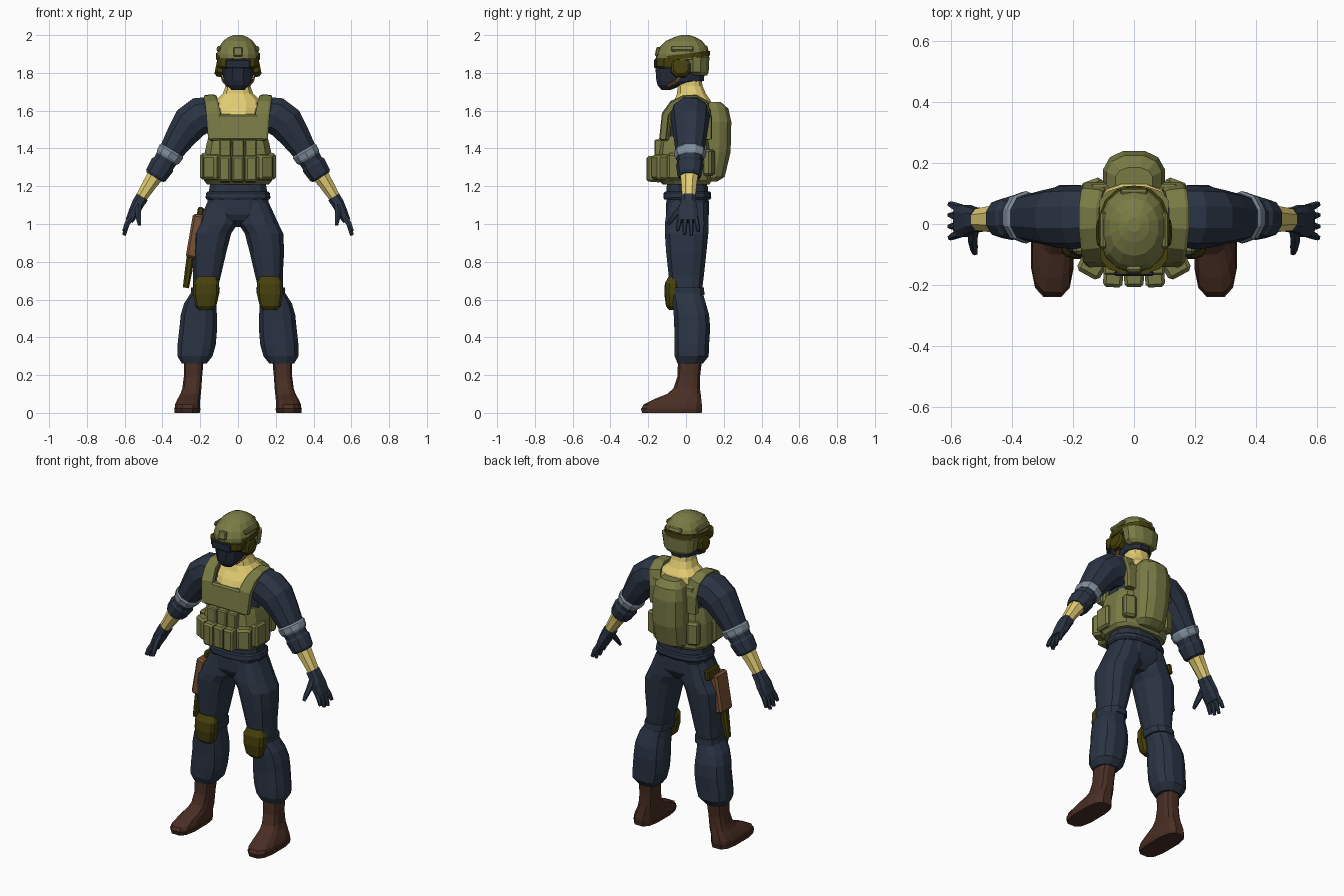
import bpy, bmesh, math
from mathutils import Vector, Matrix, Euler


def material(name, rgb):
    m = bpy.data.materials.new(name)
    lin = [((c / 255 + 0.055) / 1.055) ** 2.4 for c in rgb]
    m.diffuse_color = (*lin, 1)
    return m


NAVY = material("navy cloth", (43, 52, 68))
MASK = material("dark navy knit", (36, 42, 57))
GREEN = material("olive green", (121, 123, 69))
DARK = material("dark olive", (70, 64, 12))
SKIN = material("skin", (226, 204, 114))
BOOT = material("boot brown", (73, 46, 36))
TAN = material("holster brown", (120, 82, 54))
GREY = material("armband grey", (128, 142, 156))


def finish(name, bm, mat):
    bmesh.ops.recalc_face_normals(bm, faces=bm.faces)
    me = bpy.data.meshes.new(name)
    bm.to_mesh(me)
    bm.free()
    me.materials.append(mat)
    ob = bpy.data.objects.new(name, me)
    bpy.context.collection.objects.link(ob)
    return ob


def loft(name, mat, rings, n=12, p=2.5):
    """Skin rings of (centre, u, v) with a rounded-square section."""
    bm = bmesh.new()
    f = lambda t: math.copysign(abs(t) ** (2 / p), t)
    sec = [(f(math.cos((i + .5) * math.tau / n)), f(math.sin((i + .5) * math.tau / n))) for i in range(n)]
    mx, my = max(a for a, b in sec), max(b for a, b in sec)
    loops = [[bm.verts.new(c + u * (a / mx) + v * (b / my)) for a, b in sec] for c, u, v in rings]
    for A, B in zip(loops, loops[1:]):
        for i in range(n):
            j = (i + 1) % n
            bm.faces.new((A[i], A[j], B[j], B[i]))
    bm.faces.new(loops[0])
    bm.faces.new(loops[-1])
    return finish(name, bm, mat)


def stack(name, mat, rows, s=1, n=12, p=2.5, slope=0):
    """Horizontal rings given as z, x0, x1, y0, y1."""
    rings = []
    for z, x0, x1, y0, y1 in rows:
        hy = (y1 - y0) / 2
        rings.append((Vector((s * (x0 + x1) / 2, (y0 + y1) / 2, z + slope * (y0 + y1) / 2)),
                      Vector(((x1 - x0) / 2, 0, 0)), Vector((0, hy, slope * hy))))
    return loft(name, mat, rings, n, p)


def body(name, mat, rows, **k):
    """Centred stack given as z, half width, y0, y1."""
    return stack(name, mat, [(z, -h, h, a, b) for z, h, a, b in rows], **k)


def tube(name, mat, pts, s=1, n=10, p=2.2, ref=(0, 1, 0)):
    """Sweep along points of x, y, z, thickness, width; width lies along ref."""
    P = [Vector((s * q[0], q[1], q[2])) for q in pts]
    rings = []
    for i, q in enumerate(pts):
        t = (P[min(i + 1, len(P) - 1)] - P[max(i - 1, 0)]).normalized()
        u = t.cross(Vector(ref)).normalized()
        rings.append((P[i], u * q[3], u.cross(t) * q[4]))
    return loft(name, mat, rings, n, p)


def block(name, mat, c, size, s=1, rot=(0, 0, 0), bev=.012, taper=1):
    """Bevelled box; taper narrows its front (-y) face."""
    bm = bmesh.new()
    bmesh.ops.create_cube(bm, size=1)
    for v in bm.verts:
        k = taper if v.co.y < 0 else 1
        v.co = Vector((v.co.x * size[0] * k, v.co.y * size[1], v.co.z * size[2] * k))
    bmesh.ops.bevel(bm, geom=bm.edges[:], offset=bev, segments=1, affect='EDGES')
    r = Euler((rot[0], rot[1] * s, rot[2] * s)).to_matrix().to_4x4()
    bm.transform(Matrix.Translation((c[0] * s, c[1], c[2])) @ r)
    return finish(name, bm, mat)


# Head, mask and neck
body("neck_and_chest", SKIN, [(1.5, .095, -.1, .1), (1.57, .108, -.116, .125), (1.615, .122, -.092, .137),
     (1.655, .118, -.062, .13), (1.69, .08, -.047, .105), (1.73, .066, -.045, .088), (1.8, .065, -.05, .075)])
body("face_mask", MASK, [(1.71, .035, -.13, -.08), (1.735, .06, -.15, -.02), (1.758, .076, -.157, .095),
     (1.83, .086, -.162, .1), (1.885, .09, -.15, .1)])
body("goggle_frame", DARK, [(1.822, .096, -.145, -.03), (1.835, .106, -.163, -.02), (1.875, .11, -.163, -.02)])
block("goggle_lens", MASK, (0, -.163, 1.848), (.13, .014, .045), bev=.004)

# Helmet
body("helmet_shell", GREEN, [(1.872, .113, -.158, .12), (1.9, .112, -.157, .124), (1.935, .102, -.14, .113),
     (1.97, .078, -.105, .084), (1.99, .05, -.06, .05), (2.0, .022, -.025, .02)], n=14, p=2.2)
body("helmet_back", GREEN, [(1.785, .075, .02, .112), (1.805, .1, -.005, .12), (1.885, .113, -.01, .124)], p=2.3)
body("helmet_band", DARK, [(1.876, .116, -.15, .127), (1.902, .116, -.15, .127)], n=14, p=2.2, slope=.12)
block("helmet_mount", GREEN, (0, -.15, 1.912), (.05, .022, .05), rot=(-.2, 0, 0), bev=.006)
block("helmet_rear_pad", GREEN, (0, .106, 1.93), (.09, .02, .03), rot=(.3, 0, 0), bev=.006)
for s in (1, -1):
    tube("ear_guard", DARK, [(.08, -.028, 1.826, .05, .052), (.108, -.028, 1.828, .047, .05),
         (.118, -.028, 1.83, .034, .038)], s, n=8, p=2.4)
    block("helmet_rail", GREEN, (.102, -.02, 1.928), (.02, .12, .028), s, rot=(0, -.3, 0), bev=.006)
    tube("chin_strap", TAN, [(.092, -.02, 1.8, .004, .009), (.08, -.05, 1.757, .004, .009),
         (.058, -.1, 1.73, .004, .009)], s, n=4, p=2)

# Shirt torso and vest
body("shirt_torso", NAVY, [(1.17, .148, -.1, .11), (1.3, .15, -.1, .11), (1.45, .158, -.105, .115), (1.57, .162, -.098, .115),
     (1.64, .155, -.05, .105)])
body("vest_body", GREEN, [(1.21, .165, -.125, .125), (1.23, .18, -.145, .135), (1.37, .178, -.15, .135),
     (1.43, .165, -.142, .13), (1.465, .155, -.132, .125)], p=3.2)
block("vest_chest_panel", GREEN, (0, -.107, 1.51), (.3, .055, .14), rot=(-.12, 0, 0), bev=.01)
block("vest_back_panel", GREEN, (0, .107, 1.53), (.29, .05, .17), bev=.01)
for s in (1, -1):
    tube("shoulder_strap", GREEN, [(.122, -.122, 1.45, .02, .036), (.13, -.108, 1.58, .02, .038),
         (.14, -.068, 1.635, .02, .035), (.148, -.01, 1.664, .018, .033), (.148, .05, 1.667, .018, .033),
         (.138, .098, 1.638, .02, .036), (.122, .118, 1.56, .02, .04), (.118, .118, 1.45, .02, .04)],
         s, n=8, p=5, ref=(1, 0, 0))

# Pouches round the vest
for x in (-.068, 0, .068):
    block("upper_pouch", GREEN, (x, -.147, 1.4), (.066, .04, .1), bev=.006, taper=.95)
    block("magazine_pouch", GREEN, (x, -.17, 1.292), (.068, .075, .145), rot=(0, 0, x), bev=.01, taper=.92)
for s in (1, -1):
    block("front_side_pouch", GREEN, (.137, -.135, 1.3), (.09, .075, .14), s, rot=(0, 0, .5), taper=.92)
    block("hip_pouch", GREEN, (.175, -.05, 1.305), (.05, .1, .14), s)
    block("rear_pouch", GREEN, (.135, .12, 1.325), (.075, .05, .14), s, rot=(0, 0, -.35))

# Backpack
body("backpack", GREEN, [(1.225, .075, .07, .165), (1.25, .094, .05, .205), (1.38, .102, .05, .236), (1.54, .102, .05, .24),
     (1.61, .09, .06, .225), (1.645, .06, .1, .185)], n=12, p=2.5)

# Pelvis and belt
body("trouser_hips", NAVY, [(.985, .04, -.05, .07), (1.02, .11, -.09, .105), (1.05, .17, -.105, .122),
     (1.1, .165, -.105, .122), (1.2, .15, -.102, .115)])
body("belt", NAVY, [(1.13, .166, -.115, .128), (1.14, .172, -.12, .134), (1.165, .168, -.118, .132), (1.172, .16, -.11, .125)], n=14)

for s in (1, -1):
    # Trouser legs, knee pads and boots
    stack("trouser_leg", NAVY, [(1.12, .0, .16, -.095, .115), (1.0, .002, .215, -.112, .12), (.95, .036, .24, -.112, .118),
          (.85, .062, .244, -.105, .108), (.73, .09, .237, -.092, .095), (.65, .11, .24, -.08, .085),
          (.58, .115, .285, -.07, .105), (.52, .112, .303, -.065, .122), (.45, .11, .31, -.062, .128),
          (.36, .118, .32, -.062, .122), (.3, .135, .32, -.06, .12), (.262, .165, .298, -.045, .09)], s)
    stack("knee_strap", NAVY, [(.625, .1, .25, -.08, .098), (.665, .096, .25, -.088, .095)], s)
    stack("knee_pad", DARK, [(.545, .135, .205, -.09, -.03), (.565, .115, .225, -.106, -.03), (.63, .1, .237, -.115, -.03),
          (.685, .1, .235, -.112, -.03), (.722, .118, .215, -.093, -.04)], s, n=12, p=3)
    stack("boot", BOOT, [(.28, .182, .287, -.042, .085), (.19, .19, .287, -.046, .074), (.13, .194, .295, -.066, .074),
          (.1, .197, .305, -.1, .078), (.07, .2, .322, -.175, .081), (.045, .2, .333, -.225, .084),
          (.02, .2, .336, -.238, .084)], s, p=3)
    stack("boot_sole", BOOT, [(.024, .198, .338, -.24, .086), (0, .203, .335, -.232, .083)], s, p=3)

    # Sleeves
    tube("sleeve", NAVY, [(.1, .02, 1.57, .08, .08), (.15, .025, 1.576, .097, .1), (.2, .022, 1.573, .099, .105),
         (.253, .022, 1.535, .096, .1), (.303, .022, 1.463, .08, .088), (.355, .02, 1.383, .064, .076),
         (.385, .02, 1.335, .06, .068), (.43, .018, 1.265, .055, .058)], s)
    tube("armband", GREY, [(.348, .022, 1.392, .066, .079), (.354, .022, 1.382, .072, .086), (.37, .022, 1.356, .069, .082),
         (.376, .022, 1.346, .063, .075)], s)
    tube("rolled_cuff", NAVY, [(.392, .02, 1.325, .058, .066), (.4, .02, 1.312, .066, .073),
         (.435, .018, 1.258, .06, .064), (.441, .018, 1.248, .05, .054)], s)

    # Forearm and glove
    tube("forearm", SKIN, [(.425, .018, 1.275, .046, .05), (.465, .016, 1.215, .038, .042), (.525, .014, 1.12, .028, .033)], s, n=8)
    tube("glove_palm", NAVY, [(.507, .014, 1.143, .034, .038), (.528, .013, 1.11, .033, .041),
         (.548, .01, 1.07, .029, .052), (.576, .01, 1.015, .021, .052)], s, n=8, p=3)
    for i in range(4):
        y, tip = -.03 + .027 * i, -.045 + .037 * i
        low = (.965, .945, .94, .962)[i]
        tube("finger", NAVY, [(.566, y, 1.035, .015, .014), (.588, (y + tip) / 2, 1.0, .014, .013),
             (.603, tip, low, .009, .009)], s, n=6)
    tube("thumb", NAVY, [(.527, -.01, 1.1, .018, .02), (.53, -.05, 1.06, .015, .017),
         (.525, -.08, 1.02, .012, .013), (.522, -.096, .995, .008, .008)], s, n=6)

# Holster and sidearm on one thigh
LEAN = (0, .17, 0)
block("holster", TAN, (-.227, -.015, .935), (.062, .12, .235), rot=LEAN)
block("holster_hanger", TAN, (-.207, -.02, 1.0), (.04, .08, .1), rot=LEAN, bev=.006)
block("sidearm_grip", DARK, (-.2, .025, 1.06), (.032, .12, .06), rot=LEAN, bev=.007)
tube("sidearm_barrel", DARK, [(-.25, -.02, .84, .02, .03), (-.262, -.02, .75, .02, .026), (-.276, -.02, .662, .016, .02)], n=8)
